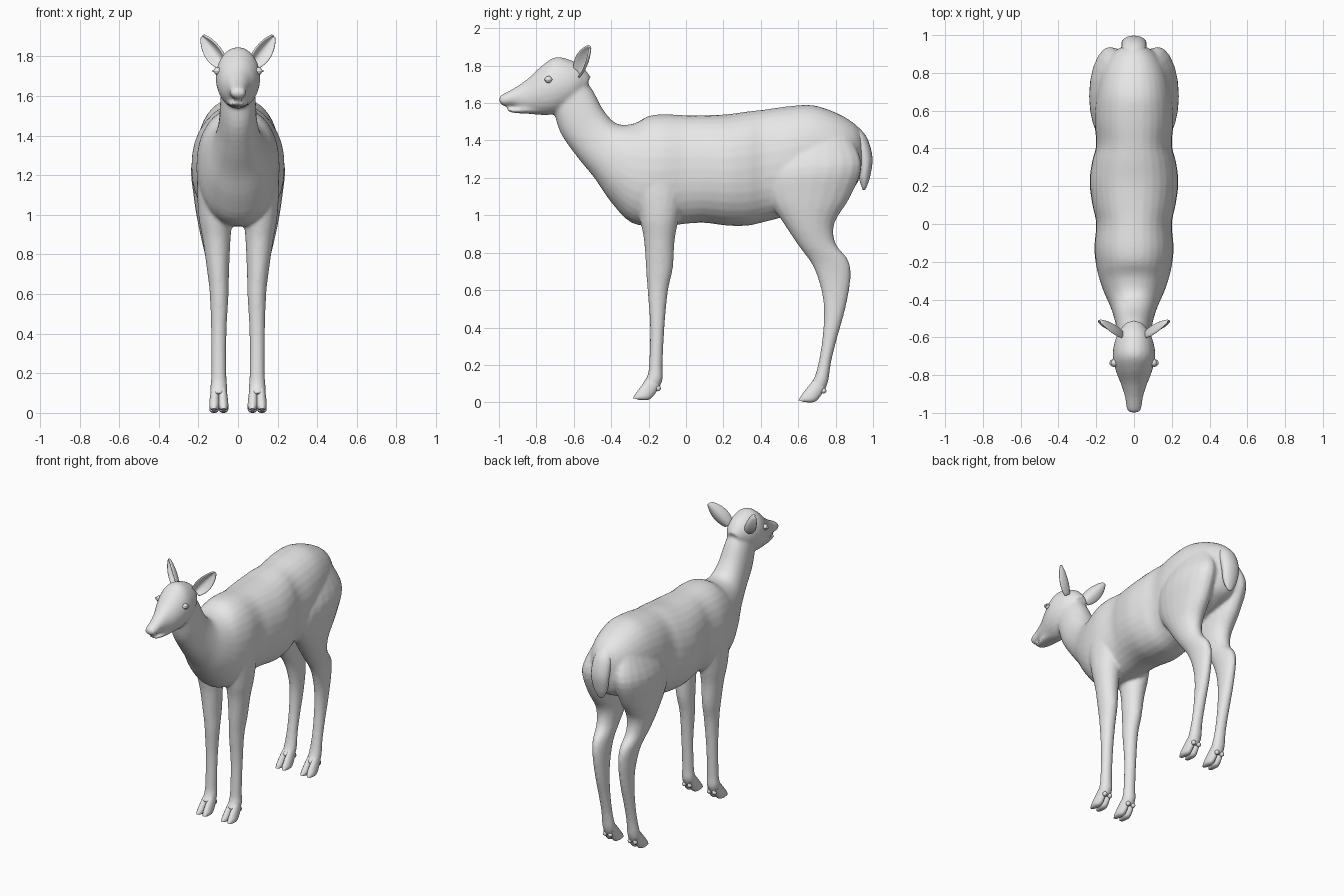
import bpy
import bmesh
import math
from mathutils import Vector, Matrix
from mathutils.bvhtree import BVHTree

cube = bpy.data.objects.get("Cube")
if cube:
    bpy.data.objects.remove(cube)

grey = bpy.data.materials.new("plain grey")
grey.use_nodes = True
grey.diffuse_color = (0.8, 0.8, 0.8, 1)
grey.node_tree.nodes["Principled BSDF"].inputs["Base Color"].default_value = (0.8, 0.8, 0.8, 1)


def catmull(a, b, c, d, t):
    """Smooth blend from b to c, one value at a time."""
    return [0.5 * (2 * q + (r - p) * t + (2 * p - 5 * q + 4 * r - s) * t * t
                   + (3 * q - p - 3 * r + s) * t ** 3) for p, q, r, s in zip(a, b, c, d)]


def loft(bm, stations, ring=20, steps=4, power=2.0):
    """Skin rounded sections; each is (y, z of one edge, y, z of the other, half width, x)."""
    n = len(stations)
    rows = []
    for i in range(n - 1):
        near = [stations[min(max(k, 0), n - 1)] for k in range(i - 1, i + 3)]
        rows += [catmull(*near, j / steps) for j in range(steps)]
    rows.append(stations[-1])
    rings = []
    for y1, z1, y2, z2, w, x in rows:
        verts = []
        for k in range(ring):
            a = math.tau * k / ring
            c, s = [math.copysign(abs(f) ** (2 / power), f) for f in (math.cos(a), math.sin(a))]
            f = (1 - c) / 2
            verts.append(bm.verts.new((x + w * s, y1 + (y2 - y1) * f, z1 + (z2 - z1) * f)))
        rings.append(verts)
    for r1, r2 in zip(rings, rings[1:]):
        for k in range(ring):
            m = (k + 1) % ring
            bm.faces.new((r1[k], r1[m], r2[m], r2[k]))
    bm.faces.new(rings[0])
    bm.faces.new(rings[-1])


def centred(rows):
    return [(*r, 0) for r in rows]


def finish(bm, name, mirror=False):
    """Turn a bmesh into a smooth grey object, mirrored across x if asked."""
    bmesh.ops.recalc_face_normals(bm, faces=bm.faces)
    mesh = bpy.data.meshes.new(name)
    bm.to_mesh(mesh)
    bm.free()
    mesh.materials.append(grey)
    obj = bpy.data.objects.new(name, mesh)
    bpy.context.collection.objects.link(obj)
    bpy.ops.object.select_all(action='DESELECT')
    obj.select_set(True)
    bpy.context.view_layer.objects.active = obj
    bpy.ops.object.shade_smooth_by_angle(angle=math.radians(50))
    if mirror:
        obj.modifiers.new("mirror", 'MIRROR')
    return obj


# Neck running into the trunk
trunk = centred([
    (-.58, 1.78, -.71, 1.57, .08), (-.50, 1.67, -.67, 1.44, .09),
    (-.44, 1.56, -.58, 1.31, .10), (-.37, 1.49, -.49, 1.20, .125),
    (-.28, 1.49, -.40, 1.07, .165), (-.20, 1.53, -.29, .96, .195),
    (-.12, 1.54, -.14, .94, .21), (0, 1.535, 0, .955, .20),
    (.10, 1.535, .10, .96, .22), (.22, 1.54, .22, .945, .235),
    (.33, 1.555, .33, .945, .222), (.42, 1.565, .42, .965, .20),
    (.55, 1.583, .55, 1.0, .21), (.68, 1.588, .68, 1.05, .20),
    (.81, 1.545, .81, 1.10, .17), (.90, 1.49, .90, 1.15, .12),
    (.95, 1.43, .94, 1.23, .05)])

# Skull and muzzle
head = centred([
    (-.51, 1.74, -.56, 1.64, .05), (-.56, 1.80, -.62, 1.58, .09),
    (-.63, 1.835, -.69, 1.545, .11), (-.70, 1.845, -.75, 1.535, .11),
    (-.77, 1.80, -.81, 1.54, .092), (-.84, 1.735, -.865, 1.55, .067),
    (-.91, 1.685, -.92, 1.58, .048), (-.965, 1.655, -.965, 1.583, .041),
    (-.99, 1.64, -.987, 1.592, .034), (-1.0, 1.625, -.998, 1.605, .016)])
jaw = centred([
    (-.78, 1.60, -.78, 1.54, .06), (-.86, 1.585, -.86, 1.543, .052),
    (-.92, 1.568, -.92, 1.548, .038), (-.955, 1.57, -.95, 1.555, .027)])

# Legs, from shoulder or thigh down to the fetlock
front_leg = [
    (-.19, 1.38, -.02, 1.36, .05, .12), (-.27, 1.20, 0, 1.20, .08, .125),
    (-.25, 1.0, -.035, 1.0, .085, .115), (-.225, .87, -.06, .87, .07, .108),
    (-.213, .70, -.07, .72, .055, .10), (-.205, .59, -.097, .59, .047, .095),
    (-.192, .40, -.115, .40, .039, .097), (-.198, .20, -.125, .20, .038, .097),
    (-.208, .14, -.125, .12, .043, .097), (-.235, .10, -.15, .065, .04, .097)]
hind_leg = [
    (.52, 1.44, .88, 1.42, .07, .10), (.43, 1.25, .94, 1.27, .11, .125),
    (.435, 1.10, .88, 1.10, .10, .125), (.52, .96, .795, .96, .083, .12),
    (.60, .84, .80, .85, .063, .115), (.675, .735, .868, .76, .05, .106),
    (.718, .62, .88, .66, .044, .10), (.737, .50, .852, .50, .04, .097),
    (.73, .35, .81, .35, .037, .097), (.71, .22, .777, .22, .037, .097),
    (.685, .13, .76, .11, .043, .097), (.65, .085, .735, .05, .04, .097)]

bm = bmesh.new()
loft(bm, head, ring=24)
skull = BVHTree.FromBMesh(bm)
loft(bm, jaw)
loft(bm, trunk, ring=32, power=2.2)
for leg in (front_leg, hind_leg):
    for side in (1, -1):
        loft(bm, [(*s[:5], side * s[5]) for s in leg])
body = finish(bm, "body_with_head_and_legs")
blend = body.modifiers.new("blend parts", 'REMESH')
blend.mode = 'VOXEL'
blend.voxel_size = 0.01
blend.use_smooth_shade = True
soft = body.modifiers.new("soften joins", 'SMOOTH')
soft.factor = 0.5
soft.iterations = 5

# Tail hanging over the rump
bm = bmesh.new()
loft(bm, centred([
    (.90, 1.49, .84, 1.42, .05), (.965, 1.42, .89, 1.37, .065),
    (.997, 1.31, .92, 1.28, .066), (.985, 1.21, .925, 1.20, .052),
    (.965, 1.15, .94, 1.15, .026), (.955, 1.135, .945, 1.135, .006)]))
finish(bm, "tail")

# Cloven hooves with a dewclaw behind each toe
toe = [(-.205, .13, -.14, .09, .022), (-.245, .08, -.17, .04, .026),
       (-.272, .043, -.20, .014, .025), (-.284, .022, -.25, .013, .012)]
for name, dy, dz in (("front_hooves", 0, 0), ("hind_hooves", .885, -.012)):
    bm = bmesh.new()
    for side in (1, -1):
        loft(bm, [(a + dy, b + dz, c + dy, d + dz, w, .097 + side * (.019 + .002 * i))
                  for i, (a, b, c, d, w) in enumerate(toe)], ring=14)
        place = Matrix.Translation((.097 + side * .02, dy - .15, dz + .075))
        bmesh.ops.create_uvsphere(bm, u_segments=10, v_segments=6, radius=.016, matrix=place)
    finish(bm, name, mirror=True)

# Cupped ears opening forward and outward
base, tip = Vector((.07, -.58, 1.755)), Vector((.182, -.515, 1.903))
along = (tip - base).normalized()
opening = Vector((.55, -.8, 0))
opening = (opening - along * opening.dot(along)).normalized()
across = along.cross(opening)
bm = bmesh.new()
grid = []
for i in range(13):
    u = i / 12
    width = .05 * math.sin(math.pi * (.12 + .86 * u) ** .9) ** .65
    row = []
    for j in range(9):
        v = j / 4 - 1
        row.append(bm.verts.new(base + (tip - base) * u + across * v * width
                                + opening * (v * v - .5) * width * .8))
    grid.append(row)
for r1, r2 in zip(grid, grid[1:]):
    for j in range(8):
        bm.faces.new((r1[j], r1[j + 1], r2[j + 1], r2[j]))
ears = finish(bm, "ears", mirror=True)
shell = ears.modifiers.new("thickness", 'SOLIDIFY')
shell.thickness = .012
shell.offset = 0
ears.modifiers.new("round", 'SUBSURF').levels = 1

# Eyes and lids, set on the skull surface
spot, normal, _, _ = skull.find_nearest(Vector((.2, -.76, 1.745)))
turn = normal.to_track_quat('Z', 'Y').to_matrix().to_4x4()
bm = bmesh.new()
bmesh.ops.create_uvsphere(bm, u_segments=16, v_segments=10, radius=.019,
                          matrix=Matrix.Translation(spot - normal * .011) @ turn)
finish(bm, "eyes", mirror=True)

bm = bmesh.new()
frame = Matrix.Translation(spot) @ turn
rings = []
for i in range(24):
    a = math.tau * i / 24
    out = Vector((math.cos(a), math.sin(a) * .8, 0))
    rings.append([bm.verts.new(frame @ (out * (.021 + .006 * math.cos(b))
                                       + Vector((0, 0, .006 * math.sin(b)))))
                  for b in [math.tau * k / 8 for k in range(8)]])
for i in range(24):
    r1, r2 = rings[i - 1], rings[i]
    for k in range(8):
        bm.faces.new((r1[k - 1], r1[k], r2[k], r2[k - 1]))
finish(bm, "eyelids", mirror=True)
